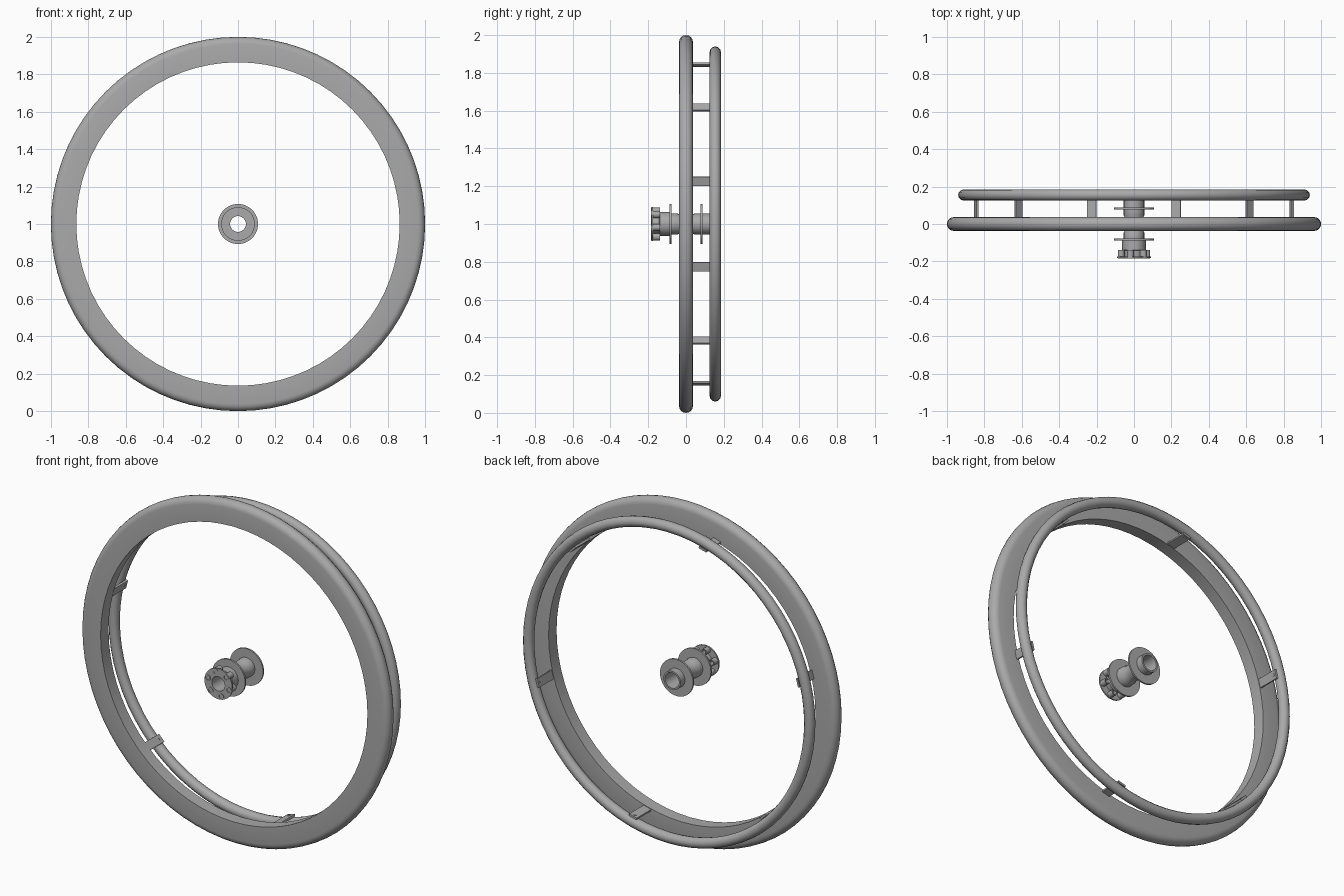
import bpy, bmesh, math
from mathutils import Matrix, Vector

cube = bpy.data.objects.get("Cube")
if cube:
    bpy.data.objects.remove(cube, do_unlink=True)

grey = bpy.data.materials.new("plain grey")
grey.use_nodes = True
colour = (0.4, 0.4, 0.4, 1)
grey.diffuse_color = colour
grey.node_tree.nodes["Principled BSDF"].inputs["Base Color"].default_value = colour

AXLE = Vector((0, 0, 1))
ANGLES = [math.radians(45 + 60 * i) for i in range(6)]


def finish(name, bm):
    bmesh.ops.recalc_face_normals(bm, faces=bm.faces)
    mesh = bpy.data.meshes.new(name)
    bm.to_mesh(mesh)
    bm.free()
    mesh.materials.append(grey)
    ob = bpy.data.objects.new(name, mesh)
    bpy.context.collection.objects.link(ob)
    bpy.ops.object.select_all(action='DESELECT')
    ob.select_set(True)
    bpy.context.view_layer.objects.active = ob
    bpy.ops.object.shade_smooth_by_angle(angle=math.radians(35))
    return ob


def lathe(name, profile, steps, centre=AXLE):
    """Spin a closed (radius, y) profile around the y direction."""
    bm = bmesh.new()
    verts = [bm.verts.new(centre + Vector((r, y, 0))) for r, y in profile]
    edges = [bm.edges.new((verts[i - 1], verts[i])) for i in range(len(verts))]
    bmesh.ops.spin(bm, geom=verts + edges, cent=centre, axis=(0, 1, 0),
                   angle=math.tau, steps=steps, use_merge=True)
    bmesh.ops.remove_doubles(bm, verts=bm.verts, dist=1e-5)
    return finish(name, bm)


def arc(r, y, radius, start, end, count):
    pts = []
    for i in range(count):
        a = math.radians(start + (end - start) * i / (count - 1))
        pts.append((r + radius * math.cos(a), y + radius * math.sin(a)))
    return pts


def around(radius, angle):
    return AXLE + Vector((radius * math.cos(angle), 0, radius * math.sin(angle)))


# Wheel rim with a rounded tread and a flat inner face
lathe("rim", [(0.864, -0.037)] + arc(0.963, 0, 0.037, -90, 90, 9) + [(0.864, 0.037)], 72)

# Hand ring behind the rim
lathe("hand_ring", arc(0.91, 0.155, 0.03, 0, 330, 12), 72)

# Flat tabs joining the rim to the hand ring, each with a screw
for i, a in enumerate(ANGLES):
    place = Matrix.Translation(around(0.873, a)) @ Matrix.Rotation(-a, 4, 'Y')
    bm = bmesh.new()
    bmesh.ops.create_cube(bm, size=1, matrix=place @ Matrix.Translation((0, 0.1, 0))
                          @ Matrix.Diagonal((0.012, 0.14, 0.05, 1)))
    finish(f"tab_{i + 1}", bm)
    bm = bmesh.new()
    bmesh.ops.create_cone(bm, cap_ends=True, segments=12, radius1=0.008, radius2=0.008, depth=0.006,
                          matrix=place @ Matrix.Translation((-0.006, 0.152, 0))
                          @ Matrix.Rotation(math.pi / 2, 4, 'Y'))
    finish(f"tab_screw_{i + 1}", bm)

# Hollow hub shell with two spoke flanges
lathe("hub_shell", [
    (0.042, -0.18), (0.05, -0.18), (0.05, -0.142), (0.063, -0.138), (0.063, -0.087),
    (0.107, -0.087), (0.107, -0.077), (0.055, -0.077), (0.055, -0.045), (0.048, -0.03),
    (0.048, 0.03), (0.055, 0.045), (0.055, 0.078), (0.107, 0.078), (0.107, 0.088),
    (0.055, 0.088), (0.055, 0.13), (0.045, 0.13), (0.042, 0.1)], 40)

# Mounting plate on the front with six hollow bosses
lathe("mount_plate", [(0.042, -0.182), (0.09, -0.182), (0.09, -0.174), (0.042, -0.174)], 40)
for i, a in enumerate(ANGLES):
    lathe(f"mount_boss_{i + 1}", [(0.012, -0.185), (0.018, -0.185), (0.018, -0.138), (0.012, -0.138)],
          16, around(0.071, a))
